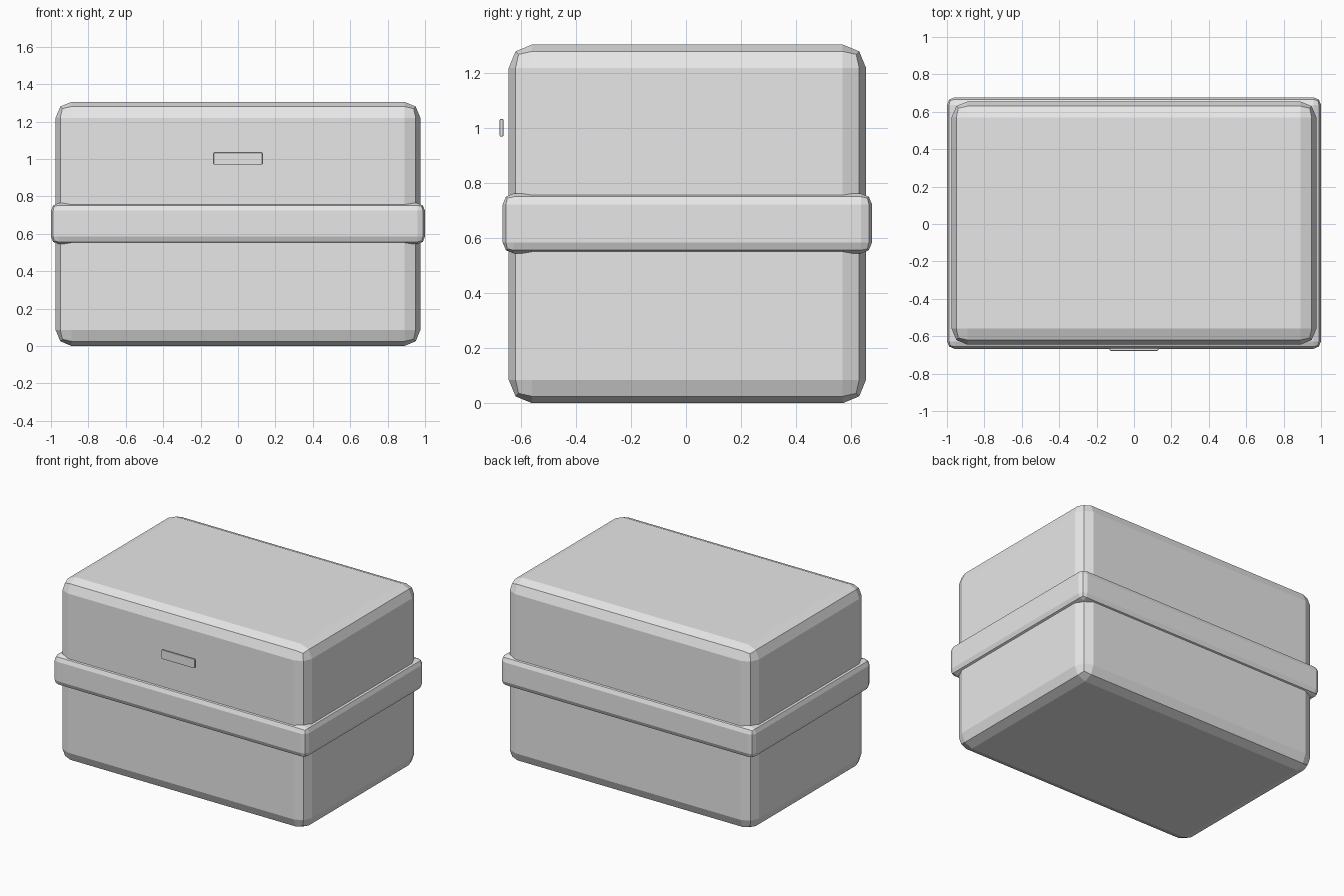
import bpy
import bmesh

cube = bpy.data.objects.get("Cube")
if cube:
    bpy.data.objects.remove(cube, do_unlink=True)


def make_material(name, color):
    mat = bpy.data.materials.new(name)
    mat.use_nodes = True
    mat.diffuse_color = color
    mat.node_tree.nodes["Principled BSDF"].inputs["Base Color"].default_value = color
    return mat


def bevelled_box(name, low, high, bevel, segments, mat):
    """Box between two corners with evenly bevelled edges and flat faces."""
    bm = bmesh.new()
    bmesh.ops.create_cube(bm, size=1)
    for v in bm.verts:
        v.co = [h if c > 0 else l for c, l, h in zip(v.co, low, high)]
    bmesh.ops.bevel(bm, geom=bm.edges[:], offset=bevel, segments=segments,
                    profile=0.5, affect='EDGES')
    mesh = bpy.data.meshes.new(name)
    bm.to_mesh(mesh)
    bm.free()
    mesh.materials.append(mat)
    obj = bpy.data.objects.new(name, mesh)
    bpy.context.collection.objects.link(obj)
    return obj


grey = make_material("light grey", (0.8, 0.8, 0.8, 1))

# Main box with chunky rounded edges
bevelled_box("box_body", (-0.975, -0.645, 0), (0.975, 0.655, 1.305), 0.085, 2, grey)

# Raised band around the middle
bevelled_box("middle_band", (-1, -0.667, 0.545), (1, 0.677, 0.763), 0.04, 2, grey)

# Small plate hovering just off the front
bevelled_box("front_plate", (-0.13, -0.678, 0.97), (0.13, -0.664, 1.034), 0.004, 2, grey)
